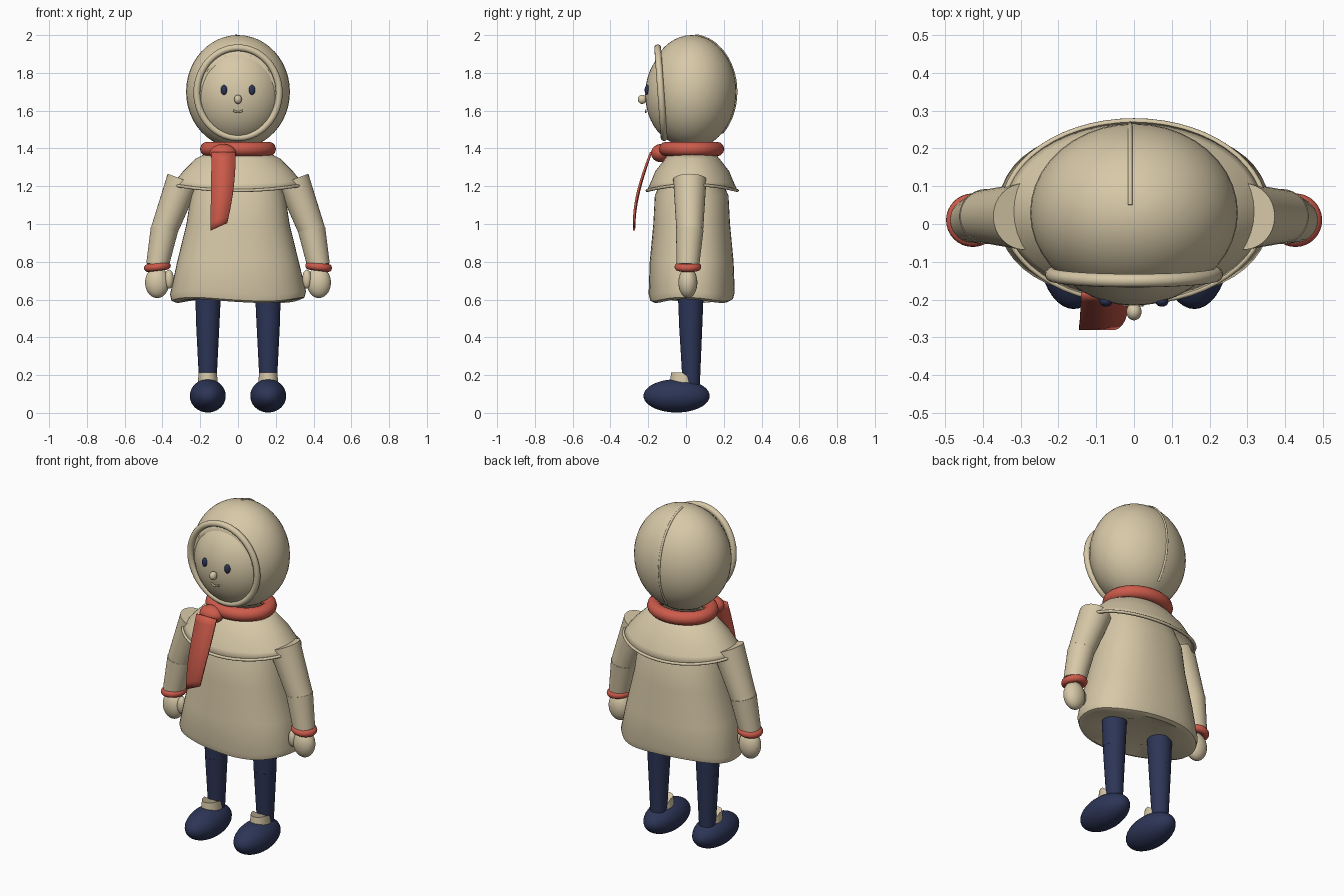
import bpy, bmesh, math
from mathutils import Vector

old = bpy.data.objects.get("Cube")
if old:
    bpy.data.objects.remove(old, do_unlink=True)


def material(name, rgb):
    m = bpy.data.materials.new(name)
    m.use_nodes = True
    m.diffuse_color = (*rgb, 1)
    m.node_tree.nodes["Principled BSDF"].inputs["Base Color"].default_value = (*rgb, 1)
    return m


cream = material("cream", (0.68, 0.58, 0.39))
red = material("scarf red", (0.61, 0.105, 0.07))
navy = material("navy", (0.026, 0.036, 0.095))


def finish(name, bm, mat):
    bmesh.ops.recalc_face_normals(bm, faces=bm.faces)
    me = bpy.data.meshes.new(name)
    bm.to_mesh(me)
    bm.free()
    me.materials.append(mat)
    ob = bpy.data.objects.new(name, me)
    bpy.context.collection.objects.link(ob)
    bpy.ops.object.select_all(action='DESELECT')
    ob.select_set(True)
    bpy.context.view_layer.objects.active = ob
    bpy.ops.object.shade_smooth_by_angle(angle=math.radians(40))
    return ob


def sphere_mesh(loc, radii):
    bm = bmesh.new()
    bmesh.ops.create_uvsphere(bm, u_segments=40, v_segments=24, radius=1)
    bmesh.ops.scale(bm, vec=radii, verts=bm.verts)
    bmesh.ops.translate(bm, vec=loc, verts=bm.verts)
    return bm


def ellipsoid(name, loc, radii, mat):
    return finish(name, sphere_mesh(loc, radii), mat)


def limb(name, a, b, r1, r2, mat):
    """Tapered cylinder from a to b."""
    a, b = Vector(a), Vector(b)
    bm = bmesh.new()
    bmesh.ops.create_cone(bm, cap_ends=True, segments=32, radius1=r1, radius2=r2,
                          depth=(b - a).length)
    bmesh.ops.rotate(bm, matrix=(b - a).to_track_quat('Z', 'Y').to_matrix(), verts=bm.verts)
    bmesh.ops.translate(bm, vec=(a + b) / 2, verts=bm.verts)
    return finish(name, bm, mat)


def loft(name, rings, centre, mat, power=2, lift=None, caps=True, n=48):
    """Skin through horizontal rings given as (z, x radius, y radius)."""
    bm = bmesh.new()
    rows = []
    for i, (z, rx, ry) in enumerate(rings):
        row = []
        for k in range(n):
            t = math.tau * k / n
            c, s = math.cos(t), math.sin(t)
            x = rx * math.copysign(abs(c) ** (2 / power), c)
            y = ry * math.copysign(abs(s) ** (2 / power), s)
            dz = lift(i, t) if lift else 0
            row.append(bm.verts.new((centre[0] + x, centre[1] + y, z + dz)))
        rows.append(row)
    for r, q in zip(rows, rows[1:]):
        for k in range(n):
            bm.faces.new((r[k], r[(k + 1) % n], q[(k + 1) % n], q[k]))
    if caps:
        bm.faces.new(rows[0])
        bm.faces.new(rows[-1])
    return finish(name, bm, mat)


def tube(name, points, radius, mat, closed=False):
    """Round cord along a path."""
    cu = bpy.data.curves.new(name + " path", 'CURVE')
    cu.dimensions = '3D'
    cu.bevel_depth = radius
    cu.bevel_resolution = 4
    cu.use_fill_caps = True
    sp = cu.splines.new('POLY')
    sp.points.add(len(points) - 1)
    for p, co in zip(sp.points, points):
        p.co = (*co, 1)
    sp.use_cyclic_u = closed
    tmp = bpy.data.objects.new(name + " path", cu)
    bpy.context.collection.objects.link(tmp)
    dg = bpy.context.evaluated_depsgraph_get()
    bm = bmesh.new()
    bm.from_mesh(tmp.evaluated_get(dg).to_mesh())
    bpy.data.objects.remove(tmp, do_unlink=True)
    return finish(name, bm, mat)


def circle(fn, n=56):
    return [fn(math.cos(math.tau * k / n), math.sin(math.tau * k / n)) for k in range(n)]


# Hood with a slightly tilted flat opening
bm = sphere_mesh((0, 0.03, 1.7), (0.275, 0.236, 0.3))
cut = bmesh.ops.bisect_plane(bm, geom=bm.verts[:] + bm.edges[:] + bm.faces[:],
                             plane_co=(0, -0.13, 1.69), plane_no=(0, -1, -0.07),
                             clear_outer=True)
bmesh.ops.holes_fill(bm, edges=[e for e in bm.edges if e.is_boundary])
finish("hood", bm, cream)
tube("hood_trim", circle(lambda c, s: (0.218 * c, -0.133 - 0.017 * s, 1.695 + 0.238 * s)),
     0.018, cream, True)
arc = [math.radians(85 - 6 * k) for k in range(23)]
tube("hood_seam", [(-0.01, 0.03 + 0.236 * math.cos(a), 1.7 + 0.3 * math.sin(a)) for a in arc],
     0.006, cream)

# Face
ellipsoid("face", (0, 0, 1.685), (0.245, 0.216, 0.27), cream)
ellipsoid("nose", (0, -0.232, 1.66), (0.02, 0.023, 0.024), cream)
for side, sx in (("left", 1), ("right", -1)):
    ellipsoid(side + "_eye", (sx * 0.074, -0.205, 1.71), (0.017, 0.014, 0.026), navy)
tube("mouth", [(0.005 * k, -0.213, 1.592 + 0.0004 * k * k) for k in range(-5, 6)], 0.005, cream)

# Scarf
tube("scarf_ring", circle(lambda c, s: (0.163 * c, 0.03 + 0.135 * s, 1.397)), 0.038, red, True)
ellipsoid("scarf_knot", (-0.08, -0.133, 1.375), (0.07, 0.052, 0.048), red)
bm = bmesh.new()
rows = []
for k in range(11):
    t = k / 10
    y = -0.185 - 0.09 * math.sin(t * math.pi / 2)
    left, right = -0.14 - 0.006 * t, -0.012 - 0.045 * t * t
    rows.append([bm.verts.new((left, y, 1.38 - 0.415 * t)),
                 bm.verts.new((right, y, 1.38 - 0.375 * t))])
for r, q in zip(rows, rows[1:]):
    bm.faces.new((r[0], r[1], q[1], q[0]))
tail = finish("scarf_tail", bm, red)
mod = tail.modifiers.new("thickness", 'SOLIDIFY')
mod.thickness = 0.012
mod.offset = 0

# Coat with a gently wavy hem
loft("coat", [(0.615, 0.2, 0.12), (0.592, 0.325, 0.2), (0.602, 0.352, 0.22),
              (0.635, 0.36, 0.228), (0.8, 0.322, 0.222), (1.0, 0.273, 0.203),
              (1.15, 0.25, 0.195), (1.3, 0.2, 0.13)],
     (0, 0.03), cream, power=2.3,
     lift=lambda i, t: 0.01 * math.cos(3 * t + 0.5) if i < 4 else 0)


# Shoulder cape and its rolled hem
def hem_lift(t):
    return 0.012 - 0.03 * math.sin(t) ** 2


cape = loft("cape", [(1.385, 0.15, 0.11), (1.345, 0.225, 0.145), (1.28, 0.29, 0.195),
                     (1.225, 0.33, 0.222), (1.195, 0.348, 0.24)],
            (0, 0.033), cream, caps=False,
            lift=lambda i, t: hem_lift(t) * max(0, i - 2) / 2)
cape.modifiers.new("thickness", 'SOLIDIFY').thickness = 0.012
tube("cape_hem", circle(lambda c, s: (0.347 * c, 0.033 + 0.239 * s,
                                      1.195 + 0.012 - 0.03 * s * s)), 0.008, cream, True)

for side, sx in (("left", 1), ("right", -1)):
    # Sleeves, cuff and mitten
    shoulder, elbow, wrist = (sx * 0.29, 0.02, 1.235), (sx * 0.39, 0.02, 0.97), (sx * 0.427, 0.01, 0.78)
    limb(side + "_upper_sleeve", shoulder, elbow, 0.088, 0.071, cream)
    ellipsoid(side + "_elbow", elbow, (0.071, 0.071, 0.071), cream)
    limb(side + "_lower_sleeve", elbow, wrist, 0.073, 0.06, cream)
    tube(side + "_cuff", circle(lambda c, s: (sx * 0.427 + 0.05 * c, 0.01 + 0.05 * s,
                                              0.773 - sx * 0.006 * c), 32), 0.021, red, True)
    ellipsoid(side + "_mitten", (sx * 0.428, 0.01, 0.69), (0.064, 0.05, 0.082), cream)
    ellipsoid(side + "_thumb", (sx * 0.365, -0.005, 0.708), (0.025, 0.027, 0.05), cream)
    # Leg, sock and shoe
    hip, knee, ankle = (sx * 0.158, 0.025, 0.68), (sx * 0.16, 0.025, 0.455), (sx * 0.16, 0.028, 0.14)
    limb(side + "_thigh", hip, knee, 0.07, 0.061, navy)
    limb(side + "_shin", knee, ankle, 0.061, 0.045, navy)
    loft(side + "_sock", [(0.13, 0.056, 0.07), (0.213, 0.048, 0.062)], (sx * 0.16, -0.017), cream,
         lift=lambda i, t: -0.05 * max(0, math.sin(t)) if i else 0, n=32)
    ellipsoid(side + "_shoe", (sx * 0.16, -0.05, 0.093), (0.095, 0.175, 0.088), navy)

# Rest the soles exactly on the ground
for ob in bpy.context.scene.objects:
    if ob.type == 'MESH' and ob.name.endswith("_shoe"):
        ob.location.z -= 0.003
